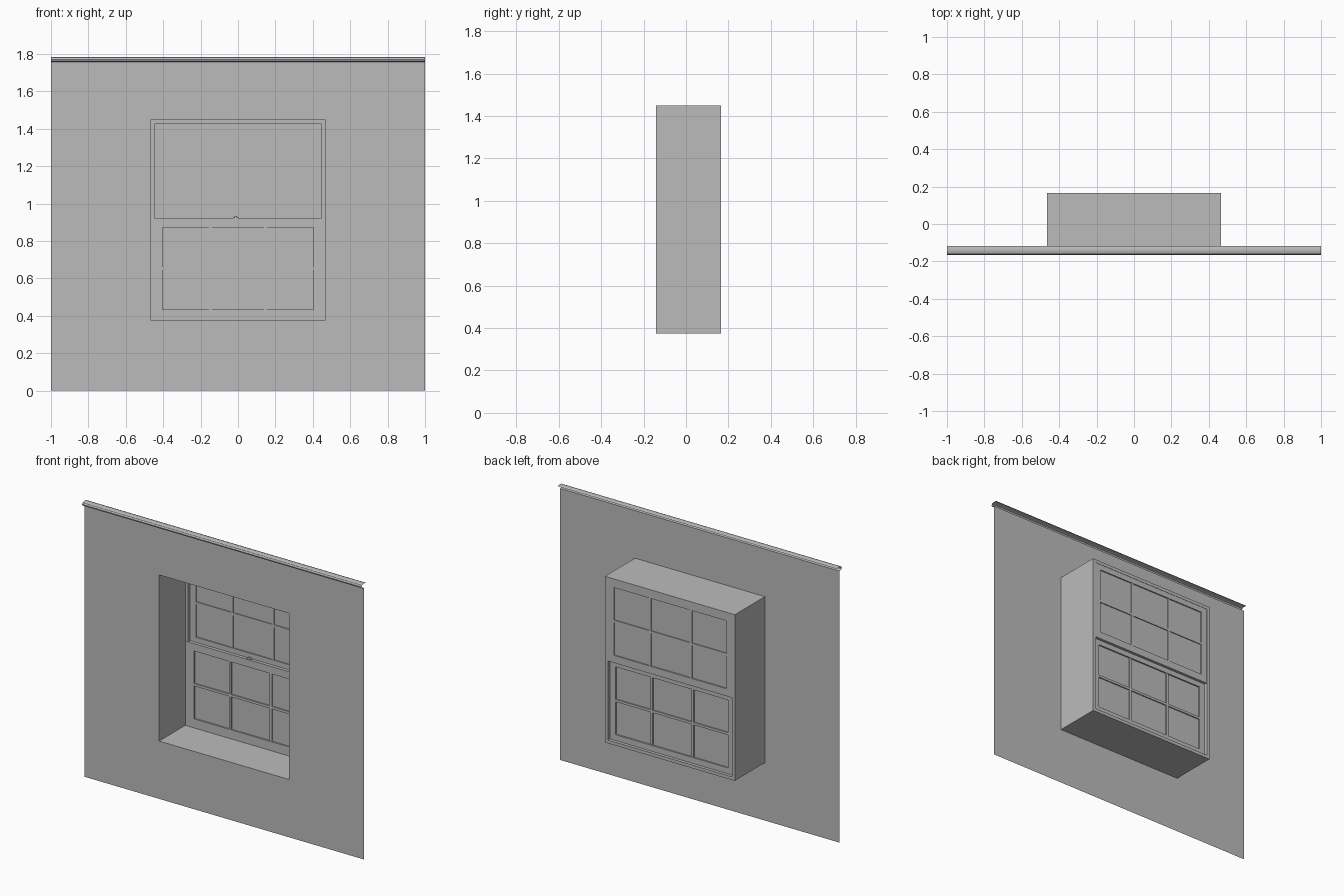
import bpy, bmesh
from mathutils import Matrix, Vector

cube = bpy.data.objects.get("Cube")
if cube:
    bpy.data.objects.remove(cube)

grey = bpy.data.materials.new("plain grey")
grey.use_nodes = True
COLOUR = (0.5, 0.5, 0.5, 1)
grey.diffuse_color = COLOUR
grey.node_tree.nodes["Principled BSDF"].inputs["Base Color"].default_value = COLOUR

WALL_Y, BACK_Y = -0.142, 0.165
HALF_W, SILL, HEAD = 0.465, 0.374, 1.449
WALL_TOP = 1.757


def finish(name, bm):
    mesh = bpy.data.meshes.new(name)
    bm.to_mesh(mesh)
    bm.free()
    mesh.materials.append(grey)
    obj = bpy.data.objects.new(name, mesh)
    bpy.context.collection.objects.link(obj)
    return obj


def add_box(bm, x0, x1, y0, y1, z0, z1):
    size = Vector((x1 - x0, y1 - y0, z1 - z0))
    mid = Vector((x0 + x1, y0 + y1, z0 + z1)) / 2
    bmesh.ops.create_cube(bm, size=1, matrix=Matrix.Translation(mid) @ Matrix.Diagonal(size.to_4d()))


def add_ring(bm, x, z0, z1, y0, y1, w, top, bottom):
    """Rectangular frame: two stiles of width w and two rails."""
    add_box(bm, -x, -x + w, y0, y1, z0, z1)
    add_box(bm, x - w, x, y0, y1, z0, z1)
    add_box(bm, -x + w, x - w, y0, y1, z0, z0 + bottom)
    add_box(bm, -x + w, x - w, y0, y1, z1 - top, z1)


def extrude_profile(name, points):
    """Open sheet running the full width from a (y, z) profile."""
    bm = bmesh.new()
    left, right = [[bm.verts.new((x, y, z)) for y, z in points] for x in (-1, 1)]
    for i in range(len(points) - 1):
        bm.faces.new((left[i], right[i], right[i + 1], left[i + 1]))
    return finish(name, bm)


# Panelled wall sheet: a grid with the window opening left out
half = [0.03, HALF_W, 0.529, 0.794, 1]
xs = [-x for x in reversed(half)] + half
zs = [0, 0.059, 0.301, SILL, 0.888, 0.936, HEAD, 1.502, 1.709, WALL_TOP]
panel_rows = {1: (0.059, 0.301), 7: (1.502, 1.709)}
bm = bmesh.new()
grid = [[bm.verts.new((x, WALL_Y, z)) for x in xs] for z in zs]
panels = []
for r in range(len(zs) - 1):
    for c in range(len(xs) - 1):
        if 3 <= c <= 5 and 3 <= r <= 5:
            continue
        face = bm.faces.new((grid[r][c], grid[r][c + 1], grid[r + 1][c + 1], grid[r + 1][c]))
        outer = c in (1, 7)
        if (r in panel_rows and (outer or c in (3, 5))) or (outer and r in (3, 5)):
            panels.append(face)
bmesh.ops.inset_individual(bm, faces=panels, thickness=0.005, depth=-0.006)
finish("panelled_wall", bm)

# Cornice: a thin rolled lip over the top of the wall
cornice = extrude_profile("cornice", [
    (WALL_Y, WALL_TOP), (-0.152, 1.758), (-0.163, 1.763), (-0.165, 1.771),
    (-0.160, 1.780), (-0.150, 1.785), (-0.130, 1.785), (-0.117, 1.780)])
bpy.context.view_layer.objects.active = cornice
cornice.select_set(True)
bpy.ops.object.shade_smooth_by_angle()

# Deep window reveal: four open sides
bm = bmesh.new()
corners = [(-HALF_W, SILL), (HALF_W, SILL), (HALF_W, HEAD), (-HALF_W, HEAD)]
front, back = [[bm.verts.new((x, y, z)) for x, z in corners] for y in (WALL_Y, BACK_Y)]
for i in range(4):
    j = (i + 1) % 4
    bm.faces.new((front[i], back[i], back[j], front[j]))
finish("window_reveal", bm)

# Outer window frame
bm = bmesh.new()
add_ring(bm, HALF_W, SILL, HEAD, 0.125, BACK_Y, 0.021, 0.021, 0.021)
finish("window_frame", bm)


def sash(name, x, z0, z1, y0, y1, pane0, pane1):
    """Sash with a three by two grid of panes."""
    bm = bmesh.new()
    add_ring(bm, x, z0, z1, y0, y1, x - 0.403, z1 - pane1, pane0 - z0)
    mid_y, mid_z = (y0 + y1) / 2, (pane0 + pane1) / 2
    for bar_x in (-0.146, 0.146):
        add_box(bm, bar_x - 0.008, bar_x + 0.008, y0 + 0.002, y1 - 0.002, pane0, pane1)
    add_box(bm, -0.403, 0.403, y0 + 0.002, y1 - 0.002, mid_z - 0.008, mid_z + 0.008)
    finish(name, bm)
    bm = bmesh.new()
    add_box(bm, -0.403, 0.403, mid_y - 0.001, mid_y + 0.001, pane0, pane1)
    finish(name + "_panes", bm)


sash("lower_sash", HALF_W - 0.001, SILL + 0.001, 0.92, 0.124, 0.145, 0.433, 0.872)
sash("upper_sash", HALF_W - 0.021, 0.905, HEAD - 0.021, 0.145, 0.163, 0.953, 1.392)

# Small catch on the meeting rail
bm = bmesh.new()
add_box(bm, -0.028, 0.004, 0.128, 0.142, 0.92, 0.925)
bmesh.ops.create_cone(bm, cap_ends=True, segments=12, radius1=0.008, radius2=0.006, depth=0.008,
                      matrix=Matrix.Translation((-0.012, 0.135, 0.928)))
finish("sash_catch", bm)
